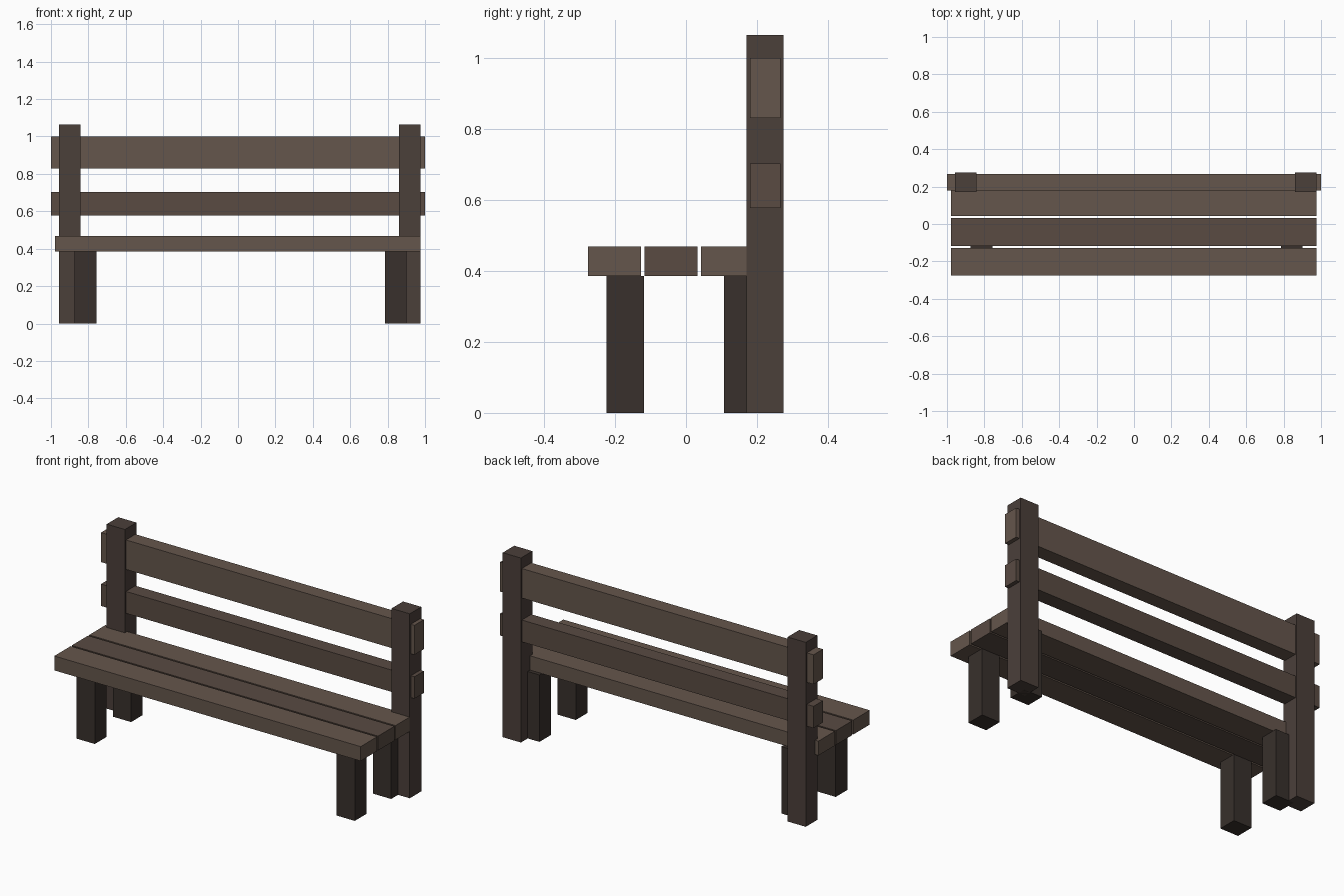
import bpy, bmesh

if "Cube" in bpy.data.objects:
    bpy.data.objects.remove(bpy.data.objects["Cube"])


def material(name, rgb):
    m = bpy.data.materials.new(name)
    m.diffuse_color = (*rgb, 1)
    m.use_nodes = True
    m.node_tree.nodes["Principled BSDF"].inputs["Base Color"].default_value = m.diffuse_color
    return m


LIGHT = material("light_wood", (0.13, 0.093, 0.072))
MID = material("mid_wood", (0.10, 0.07, 0.055))
DARK = material("post_wood", (0.07, 0.05, 0.042))
LEG = material("leg_wood", (0.04, 0.03, 0.025))


def box(name, x, y, z, mat):
    """Box spanning the given (min, max) ranges."""
    bm = bmesh.new()
    bmesh.ops.create_cube(bm, size=1)
    for v in bm.verts:
        v.co = [r[0] + (c + 0.5) * (r[1] - r[0]) for c, r in zip(v.co, (x, y, z))]
    mesh = bpy.data.meshes.new(name)
    bm.to_mesh(mesh)
    bm.free()
    mesh.materials.append(mat)
    ob = bpy.data.objects.new(name, mesh)
    bpy.context.collection.objects.link(ob)


# Seat planks
for i, mat in enumerate((LIGHT, MID, LIGHT)):
    y = -0.276 + i * 0.159
    box(f"seat_plank_{i + 1}", (-0.979, 0.976), (y, y + 0.149), (0.385, 0.468), mat)

# Backrest boards
box("upper_back_board", (-1, 1), (0.18, 0.266), (0.83, 1.0), LIGHT)
box("lower_back_board", (-1, 1), (0.18, 0.266), (0.577, 0.703), MID)

# Back posts and short legs at each end
for side, post_x, leg_x in (("left", -0.957, -0.873), ("right", 0.861, 0.786)):
    box(f"{side}_back_post", (post_x, post_x + 0.116), (0.17, 0.275), (0, 1.064), DARK)
    for row, y in (("front", -0.224), ("rear", 0.107)):
        box(f"{side}_{row}_leg", (leg_x, leg_x + 0.116), (y, y + 0.106), (0, 0.386), LEG)
